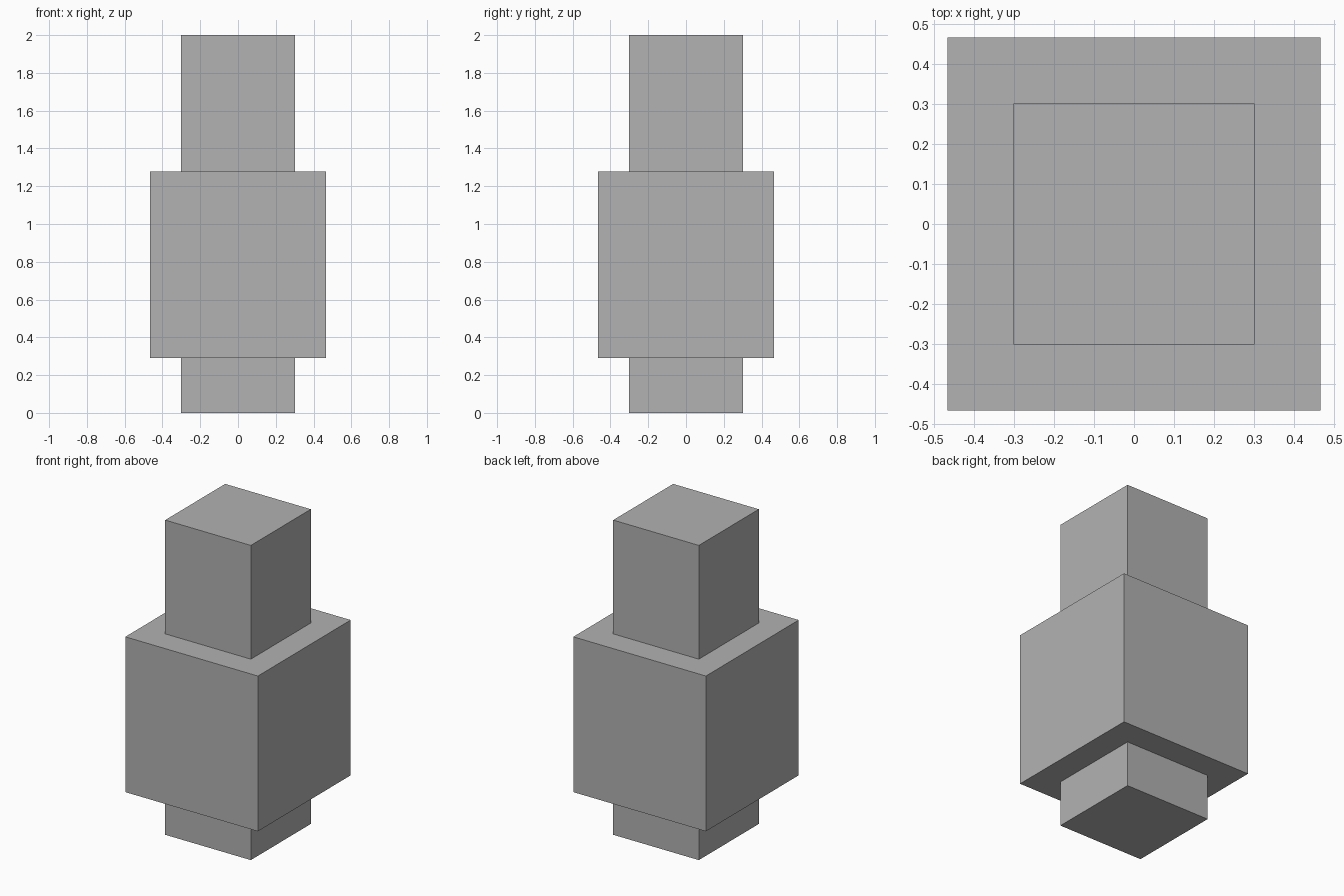
import bpy

if "Cube" in bpy.data.objects:
    bpy.data.objects.remove(bpy.data.objects["Cube"])

# Single flat grey
grey = bpy.data.materials.new("mid_grey")
grey.diffuse_color = (0.447, 0.447, 0.447, 1.0)
grey.use_nodes = True
grey.node_tree.nodes["Principled BSDF"].inputs["Base Color"].default_value = grey.diffuse_color


def block(name, width, z0, z1):
    """Square block centred on the z axis, from z0 to z1."""
    bpy.ops.mesh.primitive_cube_add(size=1, location=(0, 0, (z0 + z1) / 2))
    ob = bpy.context.object
    ob.name = name
    ob.scale = (width, width, z1 - z0)
    bpy.ops.object.transform_apply(location=False, rotation=False, scale=True)
    ob.data.materials.append(grey)
    return ob


# Foot, wide middle body and tall top post
block("lower_post", 0.602, 0.0, 0.29)
block("middle_body", 0.932, 0.29, 1.277)
block("upper_post", 0.602, 1.277, 2.0)
